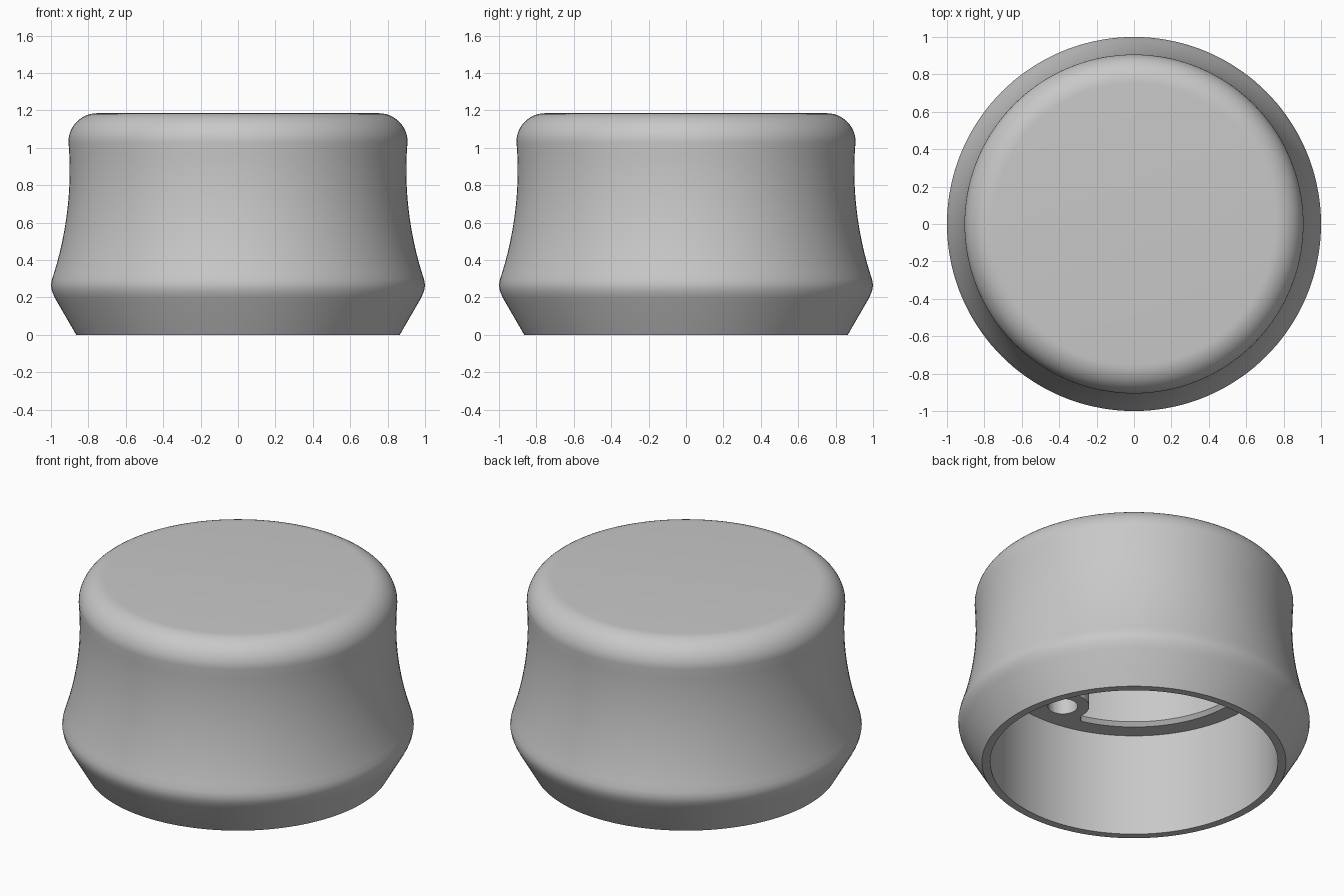
import bpy
import bmesh
from math import pi, sin, cos, radians
from mathutils import Matrix, Vector

default = bpy.data.objects.get("Cube")
if default:
    bpy.data.objects.remove(default, do_unlink=True)

grey = bpy.data.materials.new("light grey")
grey.use_nodes = True
grey.diffuse_color = (0.58, 0.58, 0.58, 1)
grey.node_tree.nodes["Principled BSDF"].inputs["Base Color"].default_value = grey.diffuse_color

LEDGE, CEILING, TOP = 0.645, 1.09, 1.185
BOSS_DIST, BOSS_R, HOLE_R = 0.63, 0.15, 0.085


def finish(name, bm):
    bmesh.ops.remove_doubles(bm, verts=bm.verts, dist=0.0005)
    bmesh.ops.recalc_face_normals(bm, faces=bm.faces)
    mesh = bpy.data.meshes.new(name)
    bm.to_mesh(mesh)
    bm.free()
    mesh.materials.append(grey)
    obj = bpy.data.objects.new(name, mesh)
    bpy.context.collection.objects.link(obj)
    return obj


def revolve(name, profile, steps=144):
    bm = bmesh.new()
    verts = [bm.verts.new((r, 0, z)) for r, z in profile]
    edges = [bm.edges.new(pair) for pair in zip(verts, verts[1:])]
    bmesh.ops.spin(bm, geom=verts + edges, cent=(0, 0, 0), axis=(0, 0, 1),
                   angle=2 * pi, steps=steps)
    return finish(name, bm)


def prism(name, outline, low, high, angle):
    bm = bmesh.new()
    face = bm.faces.new([bm.verts.new((u, v, low)) for u, v in outline])
    made = bmesh.ops.extrude_face_region(bm, geom=[face])["geom"]
    moved = [g for g in made if isinstance(g, bmesh.types.BMVert)]
    bmesh.ops.translate(bm, verts=moved, vec=Vector((0, 0, high - low)))
    bm.transform(Matrix.Rotation(angle, 4, "Z"))
    return finish(name, bm)


def combine(target, tool, operation):
    mod = target.modifiers.new(operation.lower(), "BOOLEAN")
    mod.object, mod.operation, mod.solver = tool, operation, "EXACT"
    bpy.context.view_layer.objects.active = target
    bpy.ops.object.modifier_apply(modifier=mod.name)
    bpy.data.objects.remove(tool, do_unlink=True)


# Outer profile: flared foot, rounded belly, concave waist, rounded crown
profile = [(0.865, 0), (0.972, 0.185), (0.985, 0.21), (0.995, 0.236),
           (1.0, 0.265), (0.995, 0.295), (0.984, 0.33)]
for i in range(1, 13):
    z = 0.33 + 0.7 * i / 12
    profile.append((0.9 + 0.275 * (z - 0.88) ** 2, z))
for i in range(1, 13):
    a = pi / 2 * i / 12
    profile.append((0.752 + 0.155 * cos(a), TOP - 0.155 + 0.155 * sin(a)))

# Hollow inside: ceiling, upper recess, chamfered ledge, wide bore, rim
profile += [(0, TOP), (0, CEILING), (0.695, CEILING), (0.695, LEDGE + 0.022),
            (0.717, LEDGE), (0.818, LEDGE), (0.818, 0), (0.865, 0)]
knob = revolve("knob_cap", profile)

# Inner bosses with flared necks and blind holes
flare = [(0.66, 0.157), (0.685, 0.18), (0.70, 0.21), (0.76, 0.25)]
front = [(BOSS_DIST + BOSS_R * cos(a), BOSS_R * sin(a))
         for a in (pi / 2 + pi * i / 24 for i in range(25))]
boss_outline = flare[::-1] + front + [(u, -v) for u, v in flare]
hole_outline = [(BOSS_DIST + HOLE_R * cos(a), HOLE_R * sin(a))
                for a in (2 * pi * i / 32 for i in range(32))]
for degrees in (-90, 30, 150):
    angle = radians(degrees)
    combine(knob, prism("boss", boss_outline, LEDGE, CEILING + 0.04, angle), "UNION")
    combine(knob, prism("boss_hole", hole_outline, LEDGE - 0.1, LEDGE + 0.3, angle),
            "DIFFERENCE")

# Smooth shading with crisp edges
bpy.ops.object.select_all(action="DESELECT")
knob.select_set(True)
bpy.context.view_layer.objects.active = knob
bpy.ops.object.shade_smooth_by_angle(angle=radians(30))
